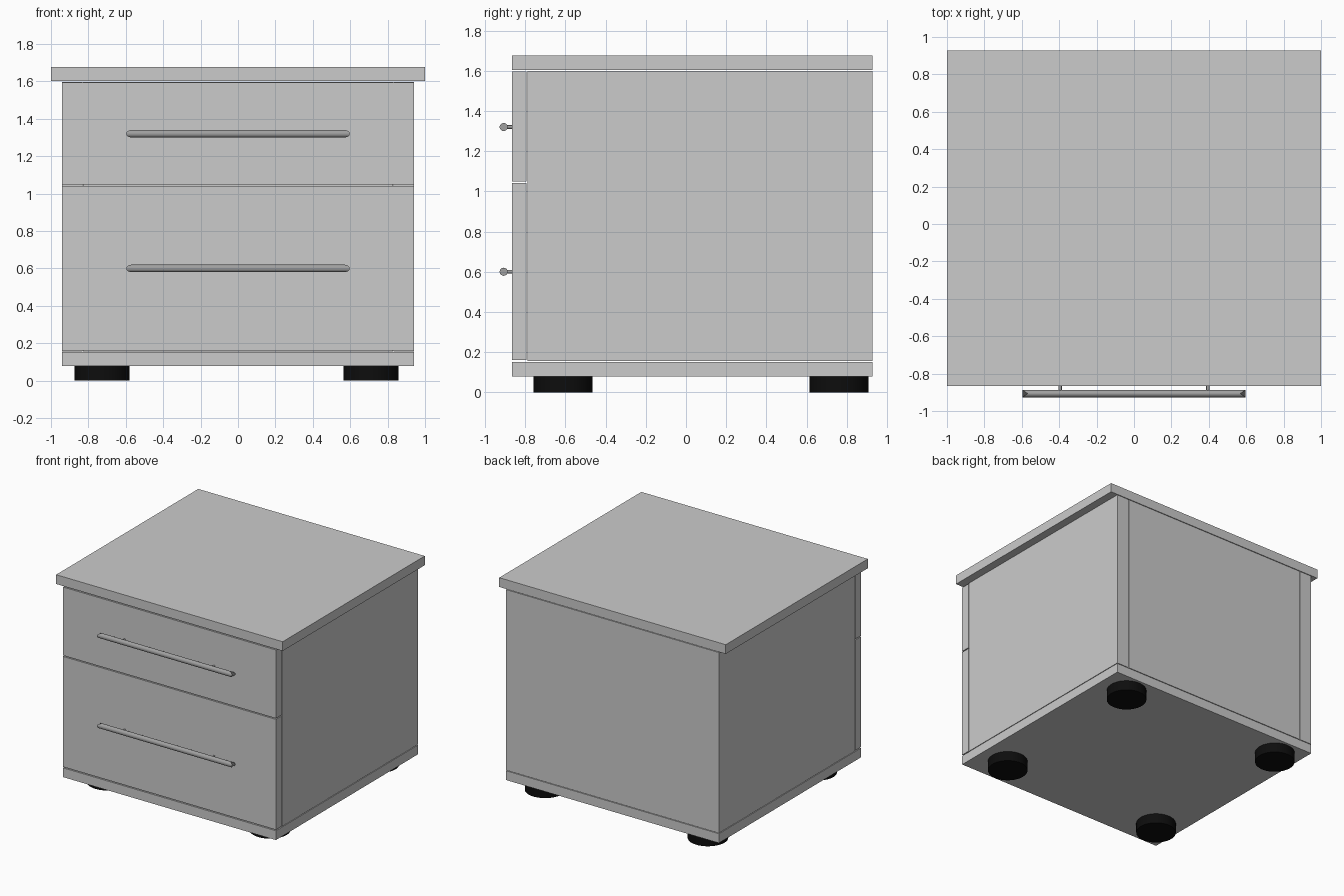
import bpy, bmesh, math
from mathutils import Vector, Matrix

if "Cube" in bpy.data.objects:
    bpy.data.objects.remove(bpy.data.objects["Cube"])


def material(name, rgb):
    m = bpy.data.materials.new(name)
    m.diffuse_color = (*rgb, 1)
    m.use_nodes = True
    m.node_tree.nodes["Principled BSDF"].inputs["Base Color"].default_value = m.diffuse_color
    return m


PANEL = material("light grey panel", (0.6, 0.6, 0.6))
METAL = material("grey metal", (0.35, 0.35, 0.35))
RUBBER = material("black foot", (0.004, 0.004, 0.004))


def finish(name, bm, mat, smooth=False):
    mesh = bpy.data.meshes.new(name)
    bm.to_mesh(mesh)
    bm.free()
    mesh.materials.append(mat)
    ob = bpy.data.objects.new(name, mesh)
    bpy.context.collection.objects.link(ob)
    if smooth:
        bpy.ops.object.select_all(action='DESELECT')
        ob.select_set(True)
        bpy.context.view_layer.objects.active = ob
        bpy.ops.object.shade_smooth_by_angle(angle=math.radians(35))
    return ob


def box(name, x, y, z, mat=PANEL):
    bm = bmesh.new()
    bmesh.ops.create_cube(bm, size=1)
    for v in bm.verts:
        v.co = [r[0] if c < 0 else r[1] for c, r in zip(v.co, (x, y, z))]
    return finish(name, bm, mat)


def cylinder(name, centre, radius, length, axis, mat, sides=32, mitre=0):
    bm = bmesh.new()
    turn = Vector((0, 0, 1)).rotation_difference(Vector(axis)).to_matrix().to_4x4()
    bmesh.ops.create_cone(bm, cap_ends=True, segments=sides, radius1=radius,
                          radius2=radius, depth=length, matrix=turn)
    for v in bm.verts:
        # slanted ends: longer on the side facing the drawer
        if mitre:
            v.co.x += math.copysign(mitre * v.co.y / radius, v.co.x)
        v.co += Vector(centre)
    return finish(name, bm, mat, True)


FRONT, BACK = -0.865, 0.927

# Carcass
box("top_slab", (-1, 1), (FRONT, BACK), (1.603, 1.677))
box("base_slab", (-0.94, 0.94), (FRONT, BACK), (0.078, 0.152))
for side, s in (("left", -1), ("right", 1)):
    box(side + "_side_panel", sorted((s * 0.832, s * 0.94)), (-0.788, BACK), (0.157, 1.598))
box("back_panel", (-0.828, 0.828), (0.853, BACK), (0.157, 1.598))

# Drawer fronts with bar handles
for name, z, hz in (("lower", (0.16, 1.041), 0.60), ("upper", (1.049, 1.595), 1.32)):
    box(name + "_drawer_front", (-0.94, 0.94), (FRONT, -0.794), z)
    cylinder(name + "_handle_bar", (0, -0.907, hz), 0.02, 1.135, (1, 0, 0), METAL, mitre=0.03)
    for side, s in (("left", -1), ("right", 1)):
        cylinder(f"{name}_{side}_handle_post", (s * 0.395, -0.88, hz), 0.009, 0.04,
                 (0, 1, 0), METAL, 16)

# Round feet
for fx, sx in (("left", -0.727), ("right", 0.711)):
    for fy, sy in (("front", -0.612), ("back", 0.761)):
        cylinder(f"{fy}_{fx}_foot", (sx, sy, 0.039), 0.147, 0.078, (0, 0, 1), RUBBER, 48)
